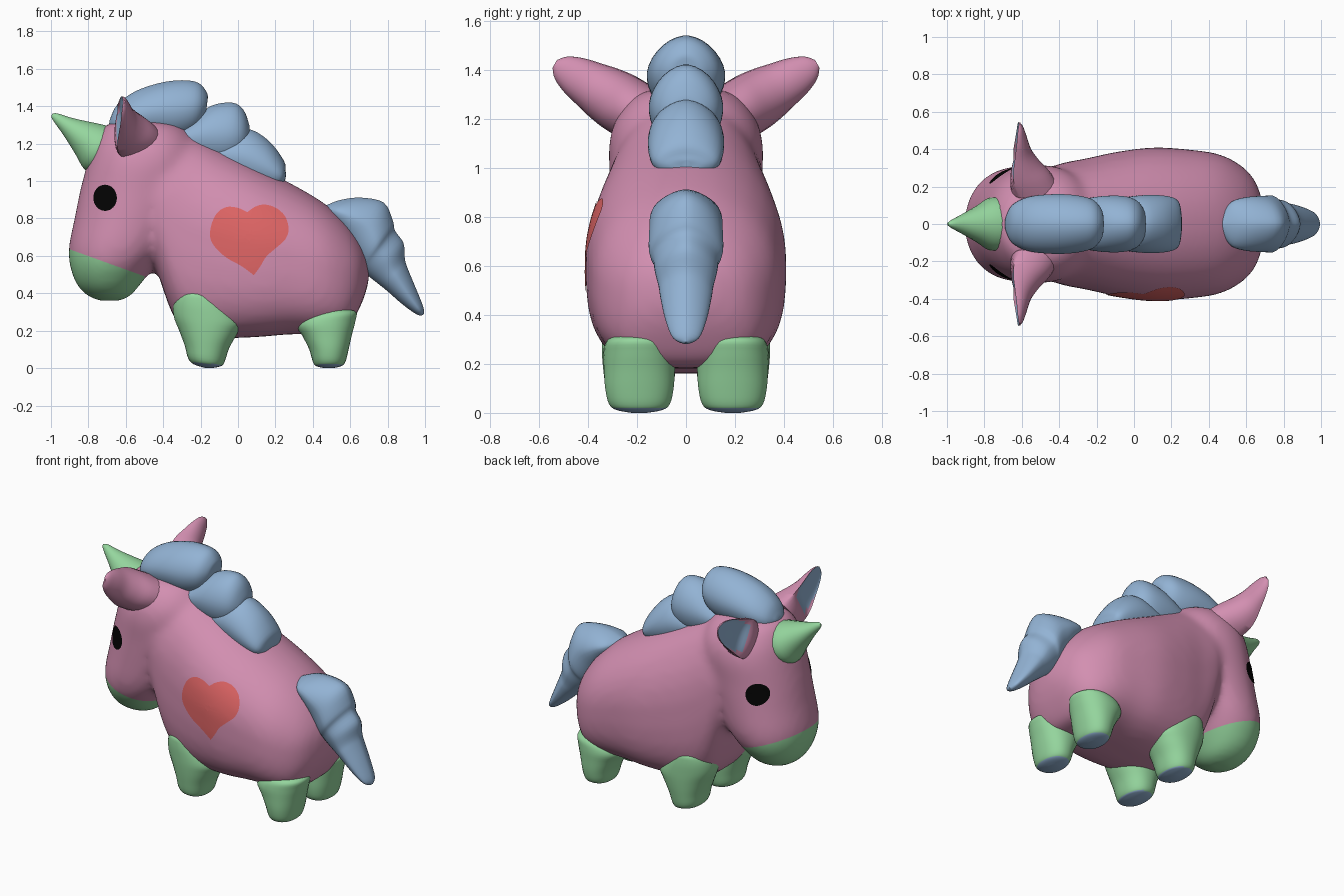
import bpy, bmesh, math
from mathutils import Vector
from mathutils.bvhtree import BVHTree

if "Cube" in bpy.data.objects:
    bpy.data.objects.remove(bpy.data.objects["Cube"])


def material(name, rgb):
    m = bpy.data.materials.new(name)
    m.diffuse_color = (*rgb, 1)
    m.use_nodes = True
    m.node_tree.nodes["Principled BSDF"].inputs["Base Color"].default_value = m.diffuse_color
    return m


PINK = material("pink", (0.65, 0.275, 0.44))
GREEN = material("green", (0.30, 0.67, 0.34))
BLUE = material("blue", (0.29, 0.45, 0.66))
RED = material("red", (0.74, 0.13, 0.13))
BLACK = material("black", (0.001, 0.001, 0.001))


def spline(rows, steps=4):
    """Catmull-Rom interpolation of rows of numbers."""
    out = []
    for i in range(len(rows) - 1):
        a, b, c, d = (rows[min(max(i + k, 0), len(rows) - 1)] for k in (-1, 0, 1, 2))
        for s in range(steps):
            t = s / steps
            out.append([0.5 * (2 * q + (r - p) * t + (2 * p - 5 * q + 4 * r - w) * t * t
                               + (3 * q - p - 3 * r + w) * t ** 3)
                        for p, q, r, w in zip(a, b, c, d)])
    return out + [list(rows[-1])]


def skin(bm, rings):
    """Bridge rings of points and cap both ends."""
    vs = [[bm.verts.new(p) for p in ring] for ring in rings]
    n = len(vs[0])
    for a, b in zip(vs, vs[1:]):
        for i in range(n):
            bm.faces.new((a[i], a[(i + 1) % n], b[(i + 1) % n], b[i]))
    bm.faces.new(vs[0])
    bm.faces.new(vs[-1])


def loft(bm, rows, y=0, low=2.0, high=2.0, n=32):
    """Each row (px, pz, qx, qz, w): an oval from P to Q with half width w in y."""
    rings = []
    for px, pz, qx, qz, w in spline(rows):
        ring = []
        for i in range(n):
            t = 2 * math.pi * (i + 0.5) / n
            c, s = math.cos(t), math.sin(t)
            e = 2 / (low if c < 0 else high)
            c, s = math.copysign(abs(c) ** e, c), math.copysign(abs(s) ** e, s)
            ring.append(((px + qx) / 2 + (qx - px) / 2 * c, y + max(w, 0.004) * s,
                         (pz + qz) / 2 + (qz - pz) / 2 * c))
        rings.append(ring)
    skin(bm, rings)


def finish(bm, name, *mats, rule=None, recalc=True):
    if recalc:
        bmesh.ops.recalc_face_normals(bm, faces=bm.faces)
    bm.normal_update()
    if rule:
        for f in bm.faces:
            f.material_index = rule(f)
    me = bpy.data.meshes.new(name)
    bm.to_mesh(me)
    bm.free()
    for m in mats:
        me.materials.append(m)
    ob = bpy.data.objects.new(name, me)
    bpy.context.collection.objects.link(ob)
    return ob


# Body and head, fused into one soft skin
bm = bmesh.new()
trunk = [(.70, .47, .53, .04), (.685, .41, .61, .13), (.645, .31, .69, .235), (.57, .20, .79, .315),
         (.45, .18, .89, .375), (.28, .18, .99, .40), (.10, .165, 1.08, .41), (-.10, .16, 1.18, .385),
         (-.25, .18, 1.26, .352), (-.34, .27, 1.29, .336), (-.40, .42, 1.29, .322), (-.45, .58, 1.27, .30),
         (-.50, .68, 1.22, .25)]
loft(bm, [(x, lo, x, hi, w) for x, lo, hi, w in trunk], low=3.0, high=2.1)
head = [(1.325, -.60, -.42, .09), (1.30, -.71, -.30, .20), (1.21, -.77, -.22, .28), (1.10, -.805, -.20, .315),
        (.95, -.845, -.22, .312), (.80, -.875, -.28, .31), (.65, -.905, -.36, .305), (.55, -.90, -.44, .28),
        (.45, -.865, -.52, .215), (.39, -.81, -.57, .14), (.36, -.75, -.62, .06)]
loft(bm, [(a, z, b, z, w) for z, a, b, w in head], low=2.05, high=2.2)
body = finish(bm, "body", PINK, GREEN)
mod = body.modifiers.new("fuse", 'REMESH')
mod.mode, mod.voxel_size = 'VOXEL', 0.02
mod = body.modifiers.new("soften", 'SMOOTH')
mod.factor, mod.iterations = 0.5, 18
dg = bpy.context.evaluated_depsgraph_get()
bm = bmesh.new()
bm.from_mesh(body.evaluated_get(dg).to_mesh())
bpy.data.objects.remove(body)

# Muzzle colour, cut along a sloping plane
co, no = Vector((-.9, 0, .635)), Vector((.36, 0, 1)).normalized()
faces = [f for f in bm.faces if f.calc_center_median().x < -.45]
geom = faces + list({e for f in faces for e in f.edges}) + list({v for f in faces for v in f.verts})
bmesh.ops.bisect_plane(bm, geom=geom, plane_co=co, plane_no=no)


def muzzle(f):
    c = f.calc_center_median()
    return int(c.x < -.5 and (c - co).dot(no) < 0)


skin_tree = BVHTree.FromBMesh(bm)
finish(bm, "body", PINK, GREEN, rule=muzzle)


# Thin patches laid on the body surface
def patch(name, mat, outline, centre, side):
    bm = bmesh.new()
    cx, cz = centre
    rings = []
    for k in range(1, 11):
        ring = []
        for x, z in outline:
            p = Vector((cx + (x - cx) * k / 10, side * 2, cz + (z - cz) * k / 10))
            hit, nor, _, _ = skin_tree.ray_cast(p, Vector((0, -side, 0)))
            ring.append(bm.verts.new(hit + nor * 0.005))
        rings.append(ring)
    n = len(outline)
    bm.faces.new(rings[0])
    for a, b in zip(rings, rings[1:]):
        for i in range(n):
            bm.faces.new((a[i], a[(i + 1) % n], b[(i + 1) % n], b[i]))
    bm.normal_update()
    if sum(f.normal.y for f in bm.faces) * side < 0:
        bmesh.ops.reverse_faces(bm, faces=bm.faces)
    finish(bm, name, mat, recalc=False)


left = [(.085, .497), (.02, .545), (-.06, .59), (-.12, .645), (-.148, .70), (-.14, .77), (-.11, .83),
        (-.06, .86), (0, .855), (.05, .832)]
right = [(.05, .832), (.09, .86), (.14, .872), (.20, .855), (.25, .81), (.27, .74), (.25, .685), (.20, .64),
         (.15, .595), (.12, .545), (.085, .497)]
patch("heart_patch", RED, spline(left)[:-1] + spline(right)[:-1], (.06, .70), -1)
eye = [(-.708 + .062 * math.cos(i * math.pi / 16), .91 + .07 * math.sin(i * math.pi / 16)) for i in range(32)]
for side, label in ((-1, "right"), (1, "left")):
    patch(label + "_eye", BLACK, eye, (-.708, .91), side)

# Legs with rounded blue soles
front_leg = [(-.18, .002, -.14, .0, .03), (-.24, .022, -.10, .008, .095), (-.268, .055, -.075, .025, .125),
             (-.285, .12, -.045, .11, .14), (-.315, .20, 0, .19, .15), (-.345, .28, .025, .25, .154),
             (-.342, .36, -.04, .35, .152), (-.31, .405, -.11, .40, .135), (-.24, .415, -.17, .415, .05)]
hind_leg = [(.46, .0, .51, .0, .03), (.415, .012, .555, .012, .095), (.398, .04, .575, .035, .125),
            (.38, .10, .592, .10, .14), (.345, .17, .61, .18, .145), (.31, .23, .628, .25, .147),
            (.34, .28, .632, .30, .135), (.42, .32, .57, .32, .09), (.47, .325, .52, .325, .03)]
for side, label in ((-1, "right"), (1, "left")):
    for part, rows in (("front_leg", front_leg), ("hind_leg", hind_leg)):
        bm = bmesh.new()
        loft(bm, rows, y=side * .19, low=2.2, high=2.2)
        finish(bm, f"{label}_{part}", GREEN, BLUE,
               rule=lambda f: int(f.normal.z < -.75 and f.calc_center_median().z < .06))

# Mane lumps and tail
manes = [
    [(-.69, 1.30, -.685, 1.33, .03), (-.66, 1.24, -.645, 1.41, .10), (-.58, 1.22, -.55, 1.48, .145),
     (-.45, 1.22, -.42, 1.525, .16), (-.33, 1.22, -.30, 1.54, .155), (-.23, 1.26, -.21, 1.525, .13),
     (-.18, 1.33, -.165, 1.47, .075), (-.17, 1.38, -.163, 1.43, .02)],
    [(-.36, 1.15, -.29, 1.30, .12), (-.22, 1.09, -.15, 1.40, .148), (-.09, 1.07, -.03, 1.42, .15),
     (0, 1.10, .03, 1.38, .125), (.05, 1.17, .06, 1.30, .07), (.058, 1.20, .062, 1.26, .02)],
    [(-.20, 1.06, -.12, 1.22, .12), (-.04, .99, .04, 1.28, .15), (.10, .95, .16, 1.22, .155),
     (.20, .95, .245, 1.11, .135), (.245, .98, .255, 1.05, .08), (.25, 1.0, .257, 1.03, .02)]]
for name, rows in zip(("mane_front", "mane_middle", "mane_back"), manes):
    bm = bmesh.new()
    loft(bm, rows, high=1.8)
    finish(bm, name, BLUE)
bm = bmesh.new()
loft(bm, [(.47, .83, .47, .87, .05), (.50, .78, .55, .90, .12), (.56, .70, .66, .912, .145),
          (.60, .62, .78, .885, .15), (.65, .55, .828, .79, .152), (.67, .52, .84, .735, .135),
          (.70, .49, .885, .67, .127), (.75, .45, .892, .59, .112), (.80, .41, .905, .54, .105),
          (.88, .34, .95, .43, .085), (.95, .29, .99, .33, .055), (.98, .28, .995, .29, .01)],
     low=1.9, high=1.6)
finish(bm, "tail", BLUE)

# Horn
bm = bmesh.new()
loft(bm, [(-.76, 1.05, -.62, 1.27, .14), (-.82, 1.06, -.71, 1.30, .142), (-.87, 1.143, -.80, 1.319, .1),
          (-.93, 1.24, -.89, 1.339, .057), (-.985, 1.318, -.965, 1.362, .022), (-.999, 1.345, -.993, 1.36, .006)],
     n=20)
finish(bm, "horn", GREEN)

# Ears: D-shaped sections with a hollow blue front
ear = spline([(0, -.60, .20, .125, -.3), (.08, -.638, .19, .125, -.1), (.15, -.645, .14, .116, .15),
              (.22, -.638, .09, .10, .2), (.3, -.628, .056, .08, .2),
              (.36, -.622, .032, .052, .2), (.39, -.617, .012, .018, .2)])
for side, label in ((-1, "right"), (1, "left")):
    bm = bmesh.new()
    rings = []
    for s, x, depth, h, dent in ear:
        ring = []
        for i in range(24):
            c, k = math.cos(i * math.pi / 12), math.sin(i * math.pi / 12)
            dx = depth * c if c > 0 else -dent * depth * c
            ring.append((x + dx, side * (.20 + .86 * s - .50 * h * k), 1.225 + .51 * s + .86 * h * k))
        rings.append(ring)
    skin(bm, rings)

    def inner(f):
        c = f.calc_center_median()
        y, z = abs(c.y) - .20, c.z - 1.225
        return int(f.normal.x < -.5 and .86 * y + .51 * z > .09 and abs(.86 * z - .51 * y) < .09)

    finish(bm, label + "_ear", PINK, BLUE, rule=inner)

# Smooth shading
bpy.ops.object.select_all(action='SELECT')
bpy.context.view_layer.objects.active = bpy.data.objects["body"]
bpy.ops.object.shade_smooth_by_angle(angle=math.radians(50))
